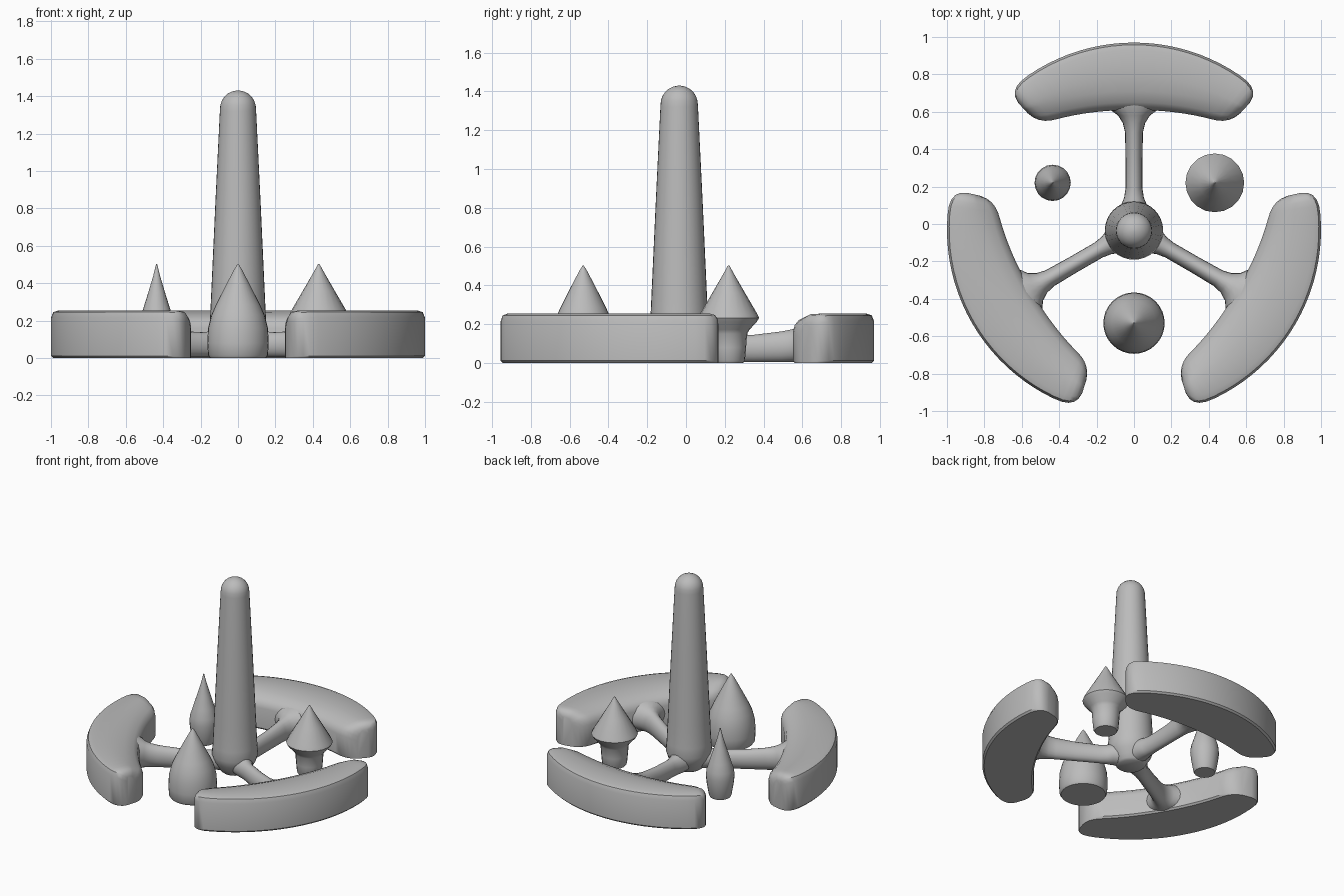
import bpy, bmesh, math
from math import sin, cos, radians, pi

cube = bpy.data.objects.get("Cube")
if cube:
    bpy.data.objects.remove(cube, do_unlink=True)

HUB_Y = -0.03

grey = bpy.data.materials.new("plain grey")
grey.use_nodes = True
grey.diffuse_color = (0.5, 0.5, 0.5, 1)
grey.node_tree.nodes["Principled BSDF"].inputs["Base Color"].default_value = (0.5, 0.5, 0.5, 1)


def loft(name, rings, angle=40):
    """Skin a list of closed rings and cap both ends."""
    bm = bmesh.new()
    loops = [[bm.verts.new(p) for p in ring] for ring in rings]
    n = len(loops[0])
    for a, b in zip(loops, loops[1:]):
        for i in range(n):
            j = (i + 1) % n
            bm.faces.new((a[i], a[j], b[j], b[i]))
    bm.faces.new(loops[0])
    bm.faces.new(loops[-1])
    bmesh.ops.recalc_face_normals(bm, faces=bm.faces[:])
    mesh = bpy.data.meshes.new(name)
    bm.to_mesh(mesh)
    bm.free()
    mesh.materials.append(grey)
    obj = bpy.data.objects.new(name, mesh)
    bpy.context.collection.objects.link(obj)
    bpy.ops.object.select_all(action='DESELECT')
    obj.select_set(True)
    bpy.context.view_layer.objects.active = obj
    bpy.ops.object.shade_smooth_by_angle(angle=radians(angle))
    return obj


def turned(name, x, y, profile, sides=32):
    """Round part from (radius, height) pairs."""
    rings = [[(x + r * cos(2 * pi * i / sides), y + r * sin(2 * pi * i / sides), z)
              for i in range(sides)] for r, z in profile]
    return loft(name, rings)


def polar(r, deg, z):
    return (r * cos(radians(deg)), HUB_Y + r * sin(radians(deg)), z)


def arc_block(name, heading, reach=42.5, cap=8):
    """Curved block with rounded ends and a softer inner top edge."""
    body = reach - cap
    ends = [body + cap * s for s in (0.35, 0.6, 0.8, 0.92, 0.99)]
    half = [body * i / 10 for i in range(11)] + ends
    stations = [-t for t in reversed(half[1:])] + half
    rings = []
    for t in stations:
        s = max(0, (abs(t) - body) / cap)
        width = (1 - s ** 3) ** (1 / 3)
        drop = 1 - 0.18 * s ** 8
        inner, outer = 0.64 + 0.09 * (t / 37) ** 2, 1.0
        mid = (inner + outer) / 2
        section = [(inner + 0.012, 0), (inner, 0.012), (inner, 0.16), (inner + 0.012, 0.195),
                   (inner + 0.04, 0.22), (inner + 0.1, 0.243), (mid, 0.253),
                   (outer - 0.04, 0.255), (outer - 0.012, 0.245), (outer, 0.215),
                   (outer, 0.012), (outer - 0.012, 0)]
        rings.append([polar(mid + (r - mid) * width, heading + t, z * drop)
                      for r, z in section])
    return loft(name, rings)


def spoke(name, heading):
    """Oval arm flaring into the hub and the block."""
    stations = [(0.05, 0.08, 0.15), (0.13, 0.07, 0.15), (0.17, 0.053, 0.142), (0.22, 0.045, 0.138),
                (0.38, 0.045, 0.145), (0.52, 0.048, 0.162), (0.57, 0.06, 0.172),
                (0.61, 0.085, 0.185), (0.65, 0.14, 0.205), (0.69, 0.2, 0.21)]
    d = radians(heading)
    rings = []
    for r, w, top in stations:
        ring = []
        for i in range(20):
            a = 2 * pi * i / 20
            side = w * cos(a)
            z = 0.005 + (top - 0.005) * (1 + sin(a)) / 2
            ring.append((r * cos(d) - side * sin(d), HUB_Y + r * sin(d) + side * cos(d), z))
        rings.append(ring)
    return loft(name, rings, 60)


# Three arms, each with its outer block
for label, heading in (("back", 90), ("right", 210), ("left", 330)):
    arc_block(label + "_arc_block", heading)
    spoke(label + "_spoke", heading)

# Central tapered tower with a domed top
tower = [(0.085, 0), (0.1, 0.012), (0.115, 0.04), (0.14, 0.08), (0.156, 0.13),
         (0.15, 0.2), (0.143, 0.35), (0.12, 0.85), (0.097, 1.32)]
tower += [(0.096 * cos(a), 1.335 + 0.095 * sin(a))
          for a in [radians(d) for d in (10, 25, 40, 55, 70, 83, 89)]]
turned("tower", 0, HUB_Y - 0.005, tower)

# Three pointed posts between the arms
turned("front_post", 0, -0.53,
       [(0.15, 0), (0.16, 0.015), (0.164, 0.08), (0.16, 0.16), (0.142, 0.23),
        (0.118, 0.285), (0.062, 0.395), (0.02, 0.475), (0.003, 0.502)])
turned("left_post", 0.432, 0.22,
       [(0.075, 0), (0.084, 0.015), (0.09, 0.08), (0.095, 0.15), (0.108, 0.172), (0.145, 0.212),
        (0.157, 0.232), (0.148, 0.252), (0.085, 0.36), (0.03, 0.455), (0.004, 0.502)], 20)
turned("right_post", -0.435, 0.22,
       [(0.07, 0), (0.077, 0.015), (0.09, 0.09), (0.097, 0.15), (0.092, 0.2),
        (0.073, 0.26), (0.045, 0.35), (0.018, 0.44), (0.003, 0.502)], 20)
